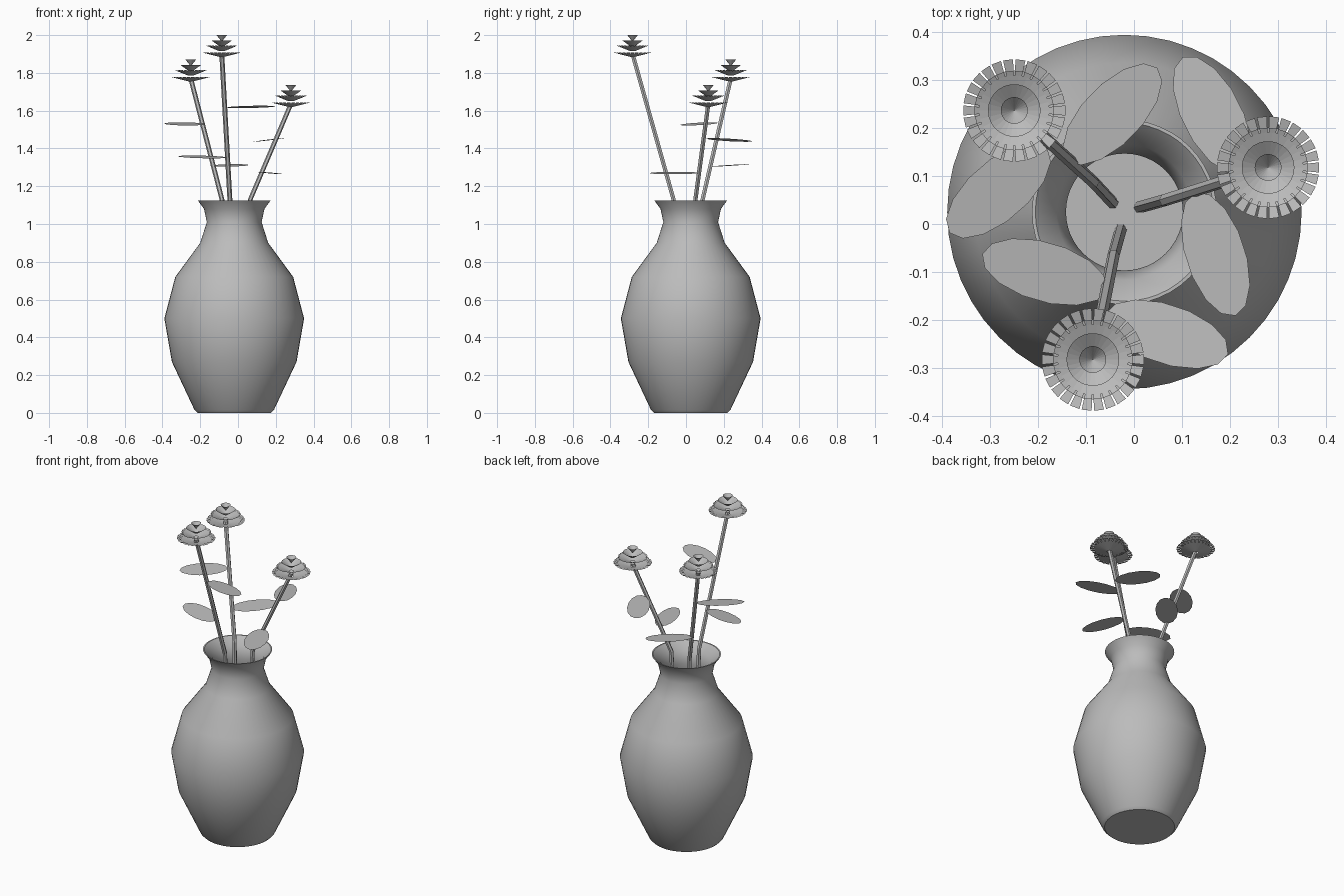
import bpy, bmesh, math
from mathutils import Vector

if "Cube" in bpy.data.objects:
    bpy.data.objects.remove(bpy.data.objects["Cube"])

grey = bpy.data.materials.new("warm_grey")
grey.diffuse_color = (0.5, 0.5, 0.5, 1)
grey.use_nodes = True
grey.node_tree.nodes["Principled BSDF"].inputs["Base Color"].default_value = grey.diffuse_color
AXIS = Vector((-0.02, 0.025, 0))


def finish(name, bm, smooth=None):
    me = bpy.data.meshes.new(name)
    bm.to_mesh(me)
    bm.free()
    me.materials.append(grey)
    ob = bpy.data.objects.new(name, me)
    bpy.context.collection.objects.link(ob)
    if smooth:
        bpy.ops.object.select_all(action='DESELECT')
        ob.select_set(True)
        bpy.context.view_layer.objects.active = ob
        bpy.ops.object.shade_smooth_by_angle(angle=math.radians(smooth))
    return ob


def ring(bm, c, r, z, n):
    return [bm.verts.new((c[0] + r * math.cos(2 * math.pi * i / n),
                          c[1] + r * math.sin(2 * math.pi * i / n), z)) for i in range(n)]


def lathe(bm, c, profile, n):
    # revolve (radius, height) points; zero radius closes with a fan
    prev = None
    for r, z in profile:
        cur = [bm.verts.new((c[0], c[1], z))] * n if r == 0 else ring(bm, c, r, z, n)
        if prev:
            for i in range(n):
                j = (i + 1) % n
                vs = list(dict.fromkeys((prev[i], prev[j], cur[j], cur[i])))
                bm.faces.new(vs)
        prev = cur


# Vase: outer wall, rim, inner wall and floor
bm = bmesh.new()
lathe(bm, AXIS, [(0, 0), (0.195, 0), (0.21, 0.015), (0.33, 0.27), (0.37, 0.5), (0.312, 0.72),
                 (0.18, 0.9), (0.145, 1.01), (0.16, 1.08), (0.193, 1.125),
                 (0.186, 1.125), (0.142, 1.08), (0.122, 1.01), (0.16, 0.89),
                 (0.29, 0.71), (0.35, 0.5), (0.31, 0.28), (0.195, 0.035), (0, 0.035)], 48)
finish("vase", bm, 40)


# Stems: six-sided rods that bend at the mouth
def stem(name, points, r=0.013):
    bm = bmesh.new()
    prev = None
    for p in points:
        cur = ring(bm, p, r, p[2], 6)
        if prev:
            for i in range(6):
                bm.faces.new((prev[i], prev[i - 5], cur[i - 5], cur[i]))
        else:
            bm.faces.new(cur[::-1])
        prev = cur
    bm.faces.new(prev)
    finish(name, bm)


# Blossom: stacked open cups, the lowest edged with separate petals
def blossom(name, c, top):
    bm = bmesh.new()
    for r, z, r0, z0 in ((0.028, 0, 0, -0.035), (0.055, -0.028, 0.01, -0.06),
                         (0.074, -0.060, 0.012, -0.085), (0.084, -0.097, 0.012, -0.115)):
        lathe(bm, c, [(r0, top + z0), (r, top + z)], 26)
    for r1, r2, z1, z2, n, fill in ((0.083, 0.107, -0.0975, -0.091, 26, 0.82),
                                    (0.073, 0.083, -0.0605, -0.056, 26, 0.82)):
        for i in range(n):
            a, h = 2 * math.pi * i / n, math.pi / n * fill
            bm.faces.new([bm.verts.new((c[0] + r * math.cos(a + s * h),
                                        c[1] + r * math.sin(a + s * h), top + z))
                          for r, z, s in ((r1, z1, -1), (r2, z2, -1), (r2, z2, 1), (r1, z1, 1))])
    finish(name, bm)


flowers = (("left", (-0.045, 0.045), (-0.085, 0.088), (-0.25, 0.237), 1.87),
           ("tall", (-0.028, -0.012), (-0.043, -0.066), (-0.086, -0.283), 2.0),
           ("right", (0.012, 0.035), (0.065, 0.05), (0.28, 0.118), 1.735))
for name, base, mouth, head, top in flowers:
    stem(name + "_stem", [(*base, 0.04), (*mouth, 1.13), (*head, top - 0.1)])
    blossom(name + "_blossom", head, top)


# Leaves: thin tilted ovals given by centre, heading and slope
def leaf(name, c, angle, slope):
    bm = bmesh.new()
    d = Vector((math.cos(math.radians(angle)), math.sin(math.radians(angle))))
    w = Vector((-d.y, d.x))
    vs = []
    for i in range(14):
        t = 2 * math.pi * i / 14
        p = d * 0.135 * math.cos(t) + w * 0.062 * math.sin(t)
        vs.append(bm.verts.new((c[0] + p.x, c[1] + p.y, c[2] + p.dot(Vector(slope)))))
    bm.faces.new(vs)
    finish(name, bm)


for i, args in enumerate((((-0.045, 0.229, 1.31), 46, (-0.03, 0.08)),
                          ((0.163, 0.228, 1.445), -63, (0.1, -0.02)),
                          ((-0.283, 0.07, 1.53), 41, (-0.08, 0.11)),
                          ((-0.187, -0.1, 1.355), -16, (0, 0.11)),
                          ((0.068, -0.23, 1.62), -18, (0, -0.09)),
                          ((0.17, -0.063, 1.27), -72, (-0.1, -0.02)))):
    leaf("leaf_%d" % (i + 1), *args)
